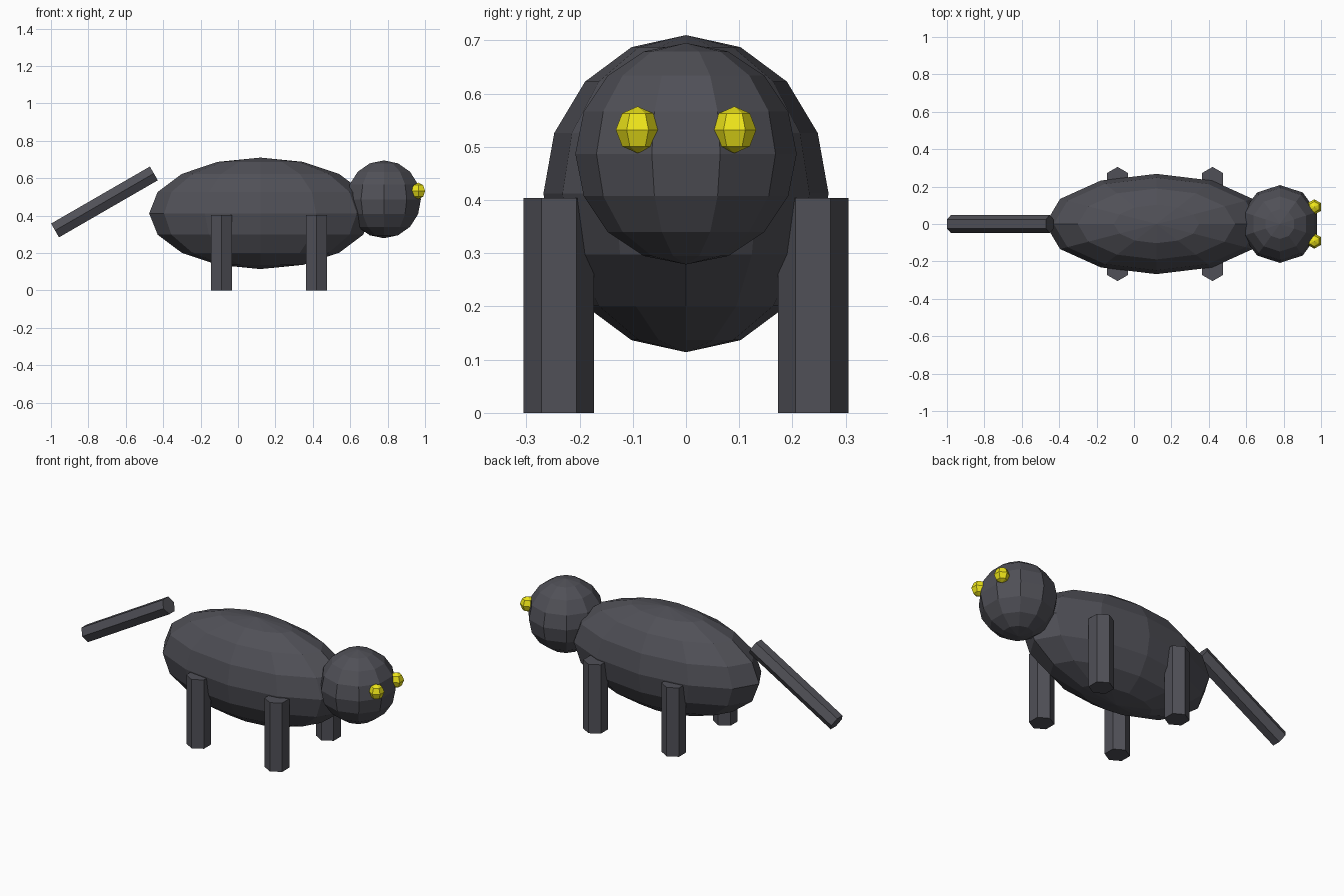
import bpy, bmesh, math
from mathutils import Matrix

if "Cube" in bpy.data.objects:
    bpy.data.objects.remove(bpy.data.objects["Cube"])


def material(name, rgb):
    m = bpy.data.materials.new(name)
    m.diffuse_color = (*rgb, 1)
    m.use_nodes = True
    m.node_tree.nodes["Principled BSDF"].inputs["Base Color"].default_value = m.diffuse_color
    return m


fur = material("dark_fur", (0.08, 0.08, 0.095))
yellow = material("yellow", (0.85, 0.78, 0.01))


def add(name, bm, mat):
    mesh = bpy.data.meshes.new(name)
    bm.to_mesh(mesh)
    bm.free()
    mesh.materials.append(mat)
    obj = bpy.data.objects.new(name, mesh)
    bpy.context.collection.objects.link(obj)
    return obj


def ellipsoid(name, centre, radii, segments, rings, mat):
    bm = bmesh.new()
    bmesh.ops.create_uvsphere(
        bm, u_segments=segments, v_segments=rings, radius=1,
        matrix=Matrix.Translation(centre) @ Matrix.Diagonal((*radii, 1)))
    return add(name, bm, mat)


def hex_rod(name, centre, radius, length, tilt=0):
    bm = bmesh.new()
    bmesh.ops.create_cone(
        bm, cap_ends=True, segments=6, radius1=radius, radius2=radius, depth=length,
        matrix=Matrix.Translation(centre) @ Matrix.Rotation(tilt, 4, 'Y'))
    return add(name, bm, fur)


# Body and head
ellipsoid("body", (0.12, 0, 0.412), (0.595, 0.268, 0.298), 12, 8, fur)
ellipsoid("head", (0.78, 0, 0.487), (0.208, 0.208, 0.208), 10, 8, fur)

# Legs and eyes, one of each per side
for side, s in (("left", 1), ("right", -1)):
    hex_rod(f"{side}_front_leg", (0.42, s * 0.239, 0.202), 0.066, 0.404)
    hex_rod(f"{side}_back_leg", (-0.088, s * 0.239, 0.202), 0.066, 0.404)
    ellipsoid(f"{side}_eye", (0.964, s * 0.091, 0.532), (0.042, 0.041, 0.044), 6, 4, yellow)

# Tail, sloping down to the back
hex_rod("tail", (-0.714, 0, 0.473), 0.049, 0.61, math.radians(60))
